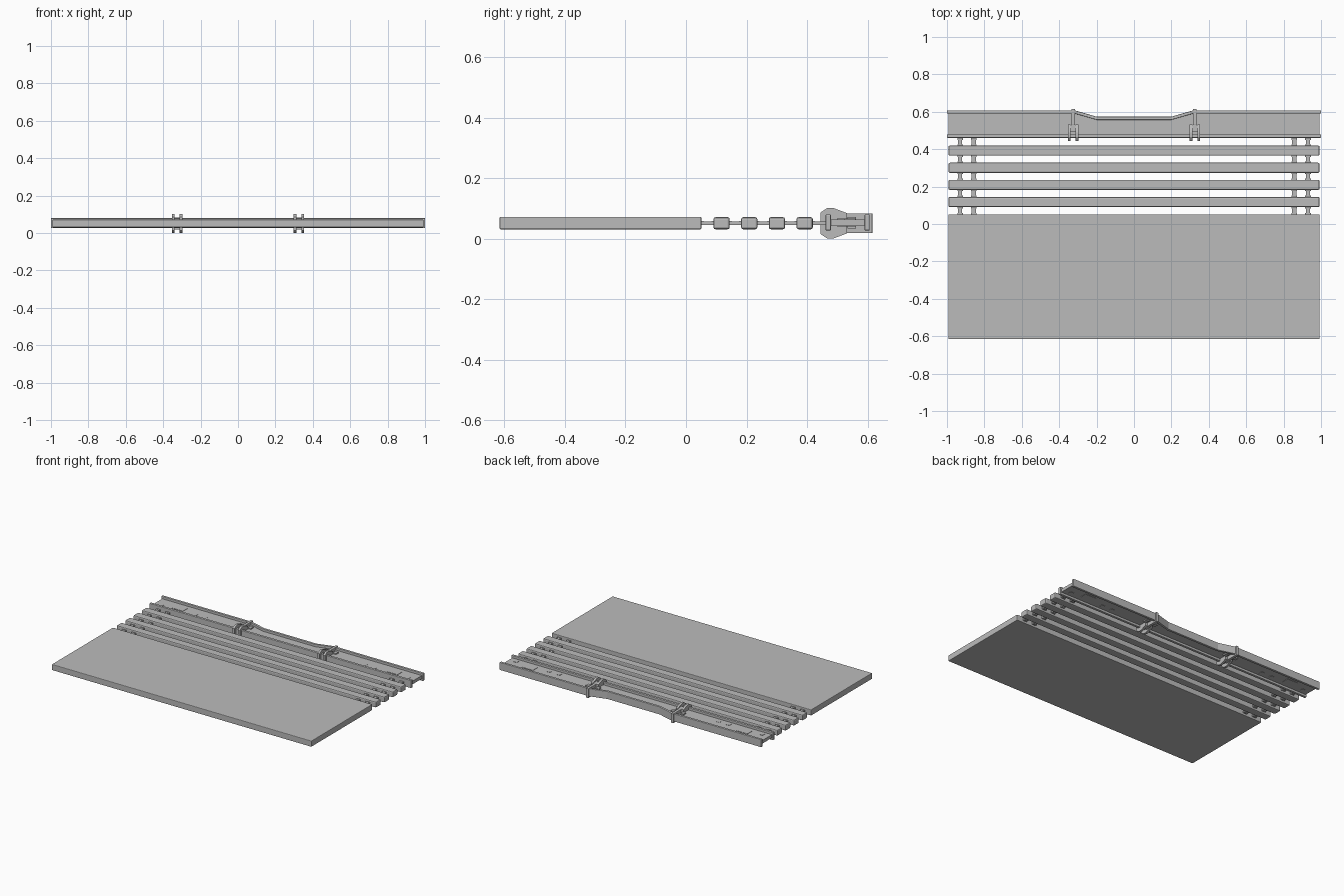
import bpy
import bmesh

cube = bpy.data.objects.get("Cube")
if cube:
    bpy.data.objects.remove(cube, do_unlink=True)

grey = bpy.data.materials.new("plain grey")
grey.use_nodes = True
colour = (0.5, 0.5, 0.5, 1)
grey.diffuse_color = colour
grey.node_tree.nodes["Principled BSDF"].inputs["Base Color"].default_value = colour

MID = 0.051  # height of the symmetry plane


def extrude(name, points, place, depth, bevel=0):
    """Extrude a closed outline; place turns (a, b) into a 3D point."""
    bm = bmesh.new()
    face = bm.faces.new([bm.verts.new(place(a, b)) for a, b in points])
    moved = bmesh.ops.extrude_face_region(bm, geom=[face])["geom"]
    bmesh.ops.translate(bm, vec=depth, verts=[v for v in moved if isinstance(v, bmesh.types.BMVert)])
    bmesh.ops.recalc_face_normals(bm, faces=bm.faces)
    mesh = bpy.data.meshes.new(name)
    bm.to_mesh(mesh)
    bm.free()
    mesh.materials.append(grey)
    obj = bpy.data.objects.new(name, mesh)
    bpy.context.collection.objects.link(obj)
    if bevel:
        mod = obj.modifiers.new("edge", "BEVEL")
        mod.width = bevel
        mod.segments = 2
    return obj


def plan(name, points, z0, z1, bevel=0):
    return extrude(name, points, lambda x, y: (x, y, z0), (0, 0, z1 - z0), bevel)


def box(name, x0, x1, y0, y1, z0, z1, bevel=0):
    return plan(name, [(x0, y0), (x1, y0), (x1, y1), (x0, y1)], z0, z1, bevel)


# Main panel and the row of slats
box("panel", -0.992, 0.992, -0.616, 0.051, 0.031, 0.072, 0.004)
for i in range(4):
    y = 0.1175 + i * 0.0915
    box(f"slat_{i + 1}", -0.992, 0.992, y - 0.027, y + 0.027, 0.031, 0.071, 0.007)

# Thin straps linking the panel, slats and rail, with wider collars in the gaps
for side in (-1, 1):
    for offset in (0.857, 0.93):
        x = side * offset
        box("link_strap", x - 0.011, x + 0.011, 0.04, 0.465, 0.046, 0.057)
        for i in range(5):
            y = 0.072 + i * 0.0915
            for edge in (-0.018, 0.018):
                box("link_collar", x - 0.015, x + 0.015, y + edge - 0.006, y + edge + 0.006, 0.045, 0.058)

# Rail: web plate between a straight front flange and a stepped rear flange
step = [(-0.2, 0.557), (-0.315, 0.59)]
outer = [(-1, 0.59)] + step[::-1] + [(-x, y) for x, y in step] + [(1, 0.59)]
web = [(max(-0.992, min(0.992, x)), y + 0.005) for x, y in outer]
plan("rail_web", [(0.992, 0.47), (-0.992, 0.47)] + web, 0.042, 0.064)
box("rail_front_flange", -1, 1, 0.461, 0.479, 0.027, 0.08, 0.003)
plan("rail_rear_flange", outer + [(x, y + 0.017) for x, y in outer[::-1]], 0.027, 0.08, 0.003)

# Raised pads on both faces of the web
for side in (-1, 1):
    for x, y, w, h in ((0.94, 0.511, 0.012, 0.012), (0.82, 0.535, 0.042, 0.025),
                       (0.685, 0.511, 0.012, 0.012), (0.61, 0.511, 0.012, 0.012)):
        box("web_pad", side * x - w, side * x + w, y - h, y + h, 0.04, 0.066)

# Clips gripping the rail at each end of the step
half = [(0.445, 0.036), (0.466, 0.05), (0.488, 0.05), (0.52, 0.038), (0.532, 0.033)]
profile = [(y, MID + h) for y, h in half] + [(y, MID - h) for y, h in half[::-1]]
for side in (-1, 1):
    cx = side * 0.325
    for sign in (-1, 1):
        x = cx + sign * 0.021
        extrude("clip_jaw", profile, lambda y, z: (x - 0.0075, y, z), (0.015, 0, 0))
        lug = cx + sign * 0.037
        box("clip_lug", lug - 0.012, lug + 0.012, 0.534, 0.561, 0.034, 0.072)
    box("clip_bridge", cx - 0.021, cx + 0.021, 0.493, 0.53, 0.018, 0.084)
    box("clip_stem", cx - 0.01, cx + 0.01, 0.528, 0.616, 0.018, 0.084, 0.003)
